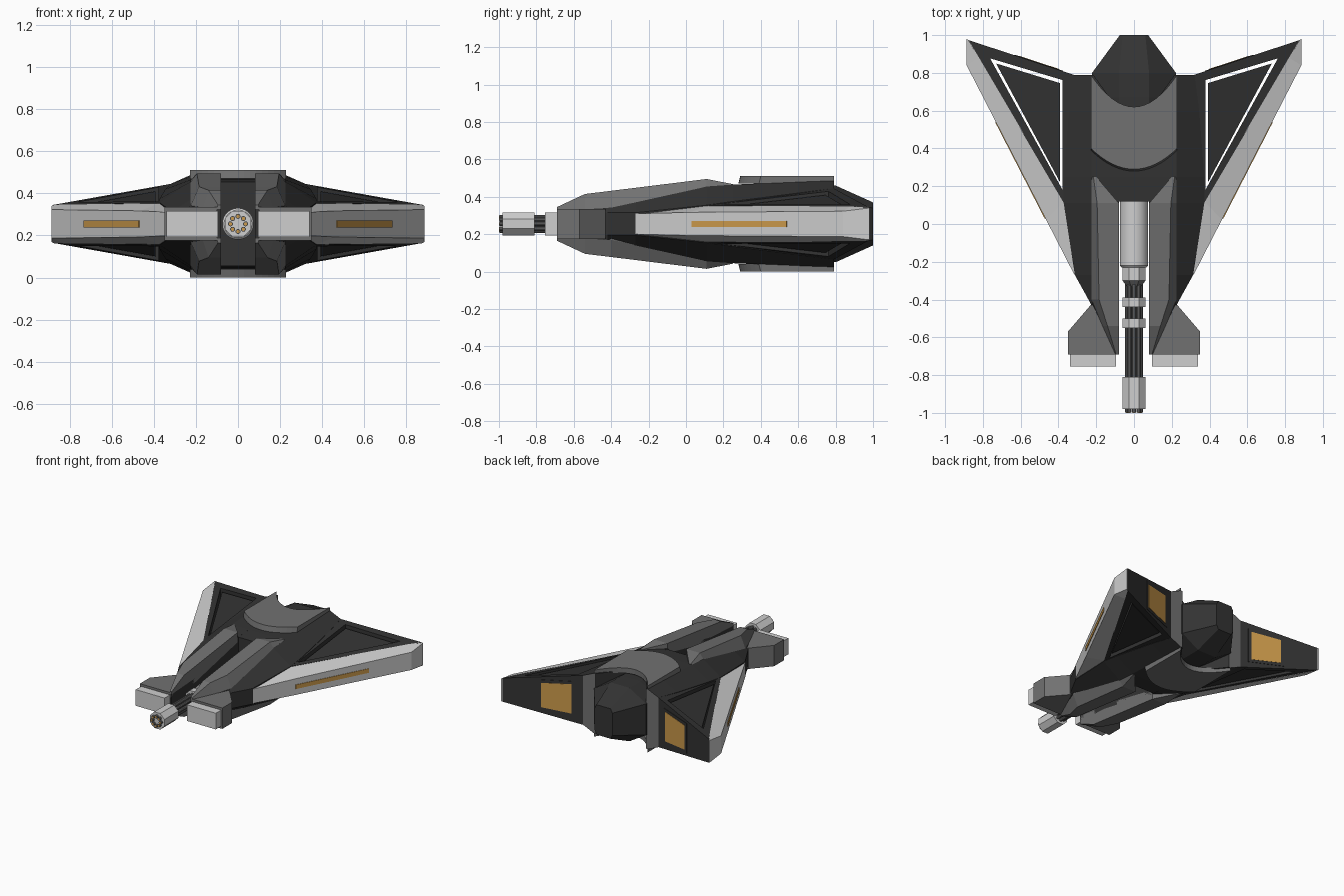
import bpy, bmesh, math
from mathutils import Vector

cube = bpy.data.objects.get("Cube")
if cube:
    bpy.data.objects.remove(cube, do_unlink=True)

MID = 0.255  # height of the horizontal symmetry plane


def material(name, r, g, b):
    mat = bpy.data.materials.new(name)
    mat.use_nodes = True
    mat.diffuse_color = (r, g, b, 1)
    shader = next(n for n in mat.node_tree.nodes if n.type == "BSDF_PRINCIPLED")
    shader.inputs["Base Color"].default_value = (r, g, b, 1)
    shader.inputs["Roughness"].default_value = 0.6
    return mat


DARK = material("charcoal", .033, .033, .033)
GREY = material("mid_grey", .165, .165, .165)
LIGHT = material("pale_grey", .62, .62, .62)
ORANGE = material("amber", .6, .32, .07)


def finish(name, bm, mats, mirror=""):
    """Turn a bmesh into an object sitting on the symmetry plane."""
    bmesh.ops.recalc_face_normals(bm, faces=bm.faces)
    mesh = bpy.data.meshes.new(name)
    bm.to_mesh(mesh)
    bm.free()
    for mat in mats:
        mesh.materials.append(mat)
    obj = bpy.data.objects.new(name, mesh)
    obj.location.z = MID
    bpy.context.collection.objects.link(obj)
    if mirror:
        mod = obj.modifiers.new("Mirror", "MIRROR")
        mod.use_axis = ("X" in mirror, False, "Z" in mirror)
        mod.use_mirror_merge = False
    return obj


def loft_mesh(rings, closed=False):
    bm = bmesh.new()
    loops = [[bm.verts.new(p) for p in ring] for ring in rings]
    count = len(loops[0])
    pairs = list(zip(loops, loops[1:]))
    if closed:
        pairs.append((loops[-1], loops[0]))
    for a, b in pairs:
        for i in range(count):
            j = (i + 1) % count
            bm.faces.new((a[i], a[j], b[j], b[i]))
    if not closed:
        bm.faces.new(loops[0])
        bm.faces.new(loops[-1])
    return bm


def loft(name, rings, mat, mirror=""):
    return finish(name, loft_mesh(rings), [mat], mirror)


def both(points):
    """Close a section by reflecting its upper points downwards."""
    return points + [(x, y, -z) for x, y, z in reversed(points)]


def block(name, outline, low, high, mat, mirror="X"):
    return loft(name, [[(x, y, z) for x, y in outline] for z in (low, high)], mat, mirror)


def tube(name, stations, sides, mat, cx=0, cz=0):
    turn = math.pi / sides
    rings = [[(cx + r * math.cos(2 * turn * i + turn), y, cz + r * math.sin(2 * turn * i + turn))
              for i in range(sides)] for y, r in stations]
    return loft(name, rings, mat)


# Hull sides: inner x, y, inner z, shoulder x and z, edge x and z
hull_stations = [
    (.08, -.69, .07, .10, .07, .105, .06),
    (.08, -.42, .085, .22, .085, .23, .06),
    (.08, -.27, .115, .225, .115, .313, .06),
    (.08, .11, .2, .225, .2, .372, .1),
    (.08, .25, .21, .225, .21, .372, .12),
    (.08, .6, .225, .225, .225, .345, .165),
    (.215, .79, .23, .23, .23, .32, .19)]
bm = loft_mesh([both([(xa, y, za), (xb, y, zb), (xc, y, zc)])
                for xa, y, za, xb, zb, xc, zc in hull_stations])
for face in bm.faces:
    if min(v.co.y for v in face.verts) > .78:
        face.material_index = 1
finish("hull_side", bm, [DARK, GREY], "X")

# Hull core behind the gun channel
loft("hull_core", [both([(-.081, y, z), (.081, y, z)])
                   for y, z in ((.12, .2), (.25, .21), (.6, .225))], DARK)

# Raised rails beside the gun channel, above and below
rail_stations = [
    (.08, -.69, .09, .095, .105, .06),
    (.08, -.54, .16, .14, .17, .07),
    (.08, -.4, .177, .185, .225, .085),
    (.08, .11, .24, .195, .228, .195),
    (.2, .25, .213, .215, .228, .205)]
loft("channel_rail", [[(xa, y, low - .03), (xa, y, top), (xt, y, top), (xo, y, low), (xo, y, low - .03)]
                      for xa, y, top, xt, xo, low in rail_stations], GREY, "XZ")

# Curved cover plates, above and below
cover = []
for i in range(17):
    t = i / 8 - 1
    x, front, back = .228 * t, .29 + .11 * t * t, .62 + .17 * t * t
    cover.append([(x, front - .01, .215), (x, front, .255), (x, back, .255), (x, back, .215)])
loft("cover_plate", cover, GREY, "Z")

# Tail engine housing
engine = []
for y, wide, narrow, high, low in ((.5, .222, .08, .2, .1), (.67, .222, .08, .205, .12),
                                   (.8, .222, .08, .205, .12), (1, .075, .06, .115, .085)):
    engine.append(both([(-wide, y, low), (-narrow, y, high), (narrow, y, high), (wide, y, low)]))
loft("tail_engine", engine, DARK)

# Wings: triangular frames with a separate panel in the opening
corners = [Vector(c) for c in ((.365, .1, .1), (.32, .79, .19), (.88, .975, .09))]
plane = (corners[1] - corners[0]).cross(corners[2] - corners[0])


def wing_height(x, y):
    offset = plane.x * (x - corners[0].x) + plane.y * (y - corners[0].y)
    return corners[0].z - offset / plane.z


outer = [(c.x, c.y) for c in corners]
opening = [(.378, .18), (.378, .762), (.762, .877)]
panel = [(.392, .222), (.392, .746), (.73, .85)]
frame = []
for outline, sign in ((outer, 1), (opening, 1), (opening, -1), (outer, -1)):
    frame.append([(x, y, sign * wing_height(x, y)) for x, y in outline])
finish("wing_frame", loft_mesh(frame, closed=True), [DARK], "X")
loft("wing_panel", [[(x, y, s * (wing_height(x, y) - .015)) for x, y in panel]
                    for s in (-1, 1)], DARK, "X")

# Pale leading edges: inner point and height, outer point and height
edge_stations = [
    (.305, -.25, .055, .315, -.27, .055),
    (.373, .12, .098, .465, .022, .062),
    (.82, .88, .095, .886, .84, .068),
    (.875, .972, .092, .886, .98, .085)]
loft("leading_edge", [both([(xi, yi, zi), (xo, yo, zo)])
                      for xi, yi, zi, xo, yo, zo in edge_stations], LIGHT, "X")


def wall_plate(name, start, end, heights, depth, mat):
    """Thin upright plate between two plan points, standing out to its right."""
    a, b = Vector((*start, 0)), Vector((*end, 0))
    side = (b - a).normalized().cross(Vector((0, 0, 1))) * depth
    rings = []
    for push in (-side, side):
        rings.append([tuple(p + push + Vector((0, 0, s * h)))
                      for p, h, s in ((a, heights[0], 1), (b, heights[1], 1),
                                      (b, heights[1], -1), (a, heights[0], -1))])
    return loft(name, rings, mat, "X")


# Amber strip on each leading edge
wall_plate("edge_strip", (.469, .03), (.731, .54), (.016, .016), .004, ORANGE)


# Framed amber exhausts on the wing trailing edges
def trailing(t):
    return tuple(corners[1].lerp(corners[2], t).xy)


wall_plate("exhaust_frame", trailing(.1), trailing(.56), (.135, .115), .003, DARK)
wall_plate("exhaust_glow", trailing(.14), trailing(.52), (.113, .093), .005, ORANGE)

# Front pods with pale caps
block("front_pod", [(.095, -.69), (.35, -.69), (.35, -.57), (.23, -.43), (.095, -.43)],
      -.08, .08, GREY)
block("pod_cap", [(.095, -.755), (.34, -.755), (.34, -.68), (.095, -.68)], -.062, .062, LIGHT)

# Rotary gun
body = tube("gun_body", [(-.23, .066), (-.22, .075), (.13, .075)], 32, LIGHT)
for poly in body.data.polygons:
    poly.use_smooth = len(poly.vertices) == 4 and abs(poly.normal.y) < .3
tube("gun_neck", [(-.3, .066), (-.22, .066)], 8, LIGHT)
tube("gun_taper", [(-.33, .042), (-.3, .066)], 8, GREY)
tube("gun_core", [(-.97, .026), (-.3, .026)], 12, DARK)
for name, start, end in (("rear_ring", -.44, -.39), ("front_ring", -.55, -.5),
                         ("muzzle_collar", -.98, -.81)):
    tube(name, [(start, .067), (end, .067)], 8, LIGHT)
for i in range(8):
    angle = math.pi * i / 4
    x, z = .036 * math.cos(angle), .036 * math.sin(angle)
    tube("gun_barrel", [(-.998, .012), (-.32, .012)], 10, GREY, x, z)
    tube("barrel_tip", [(-1, .008), (-.99, .008)], 10, ORANGE, x, z)
